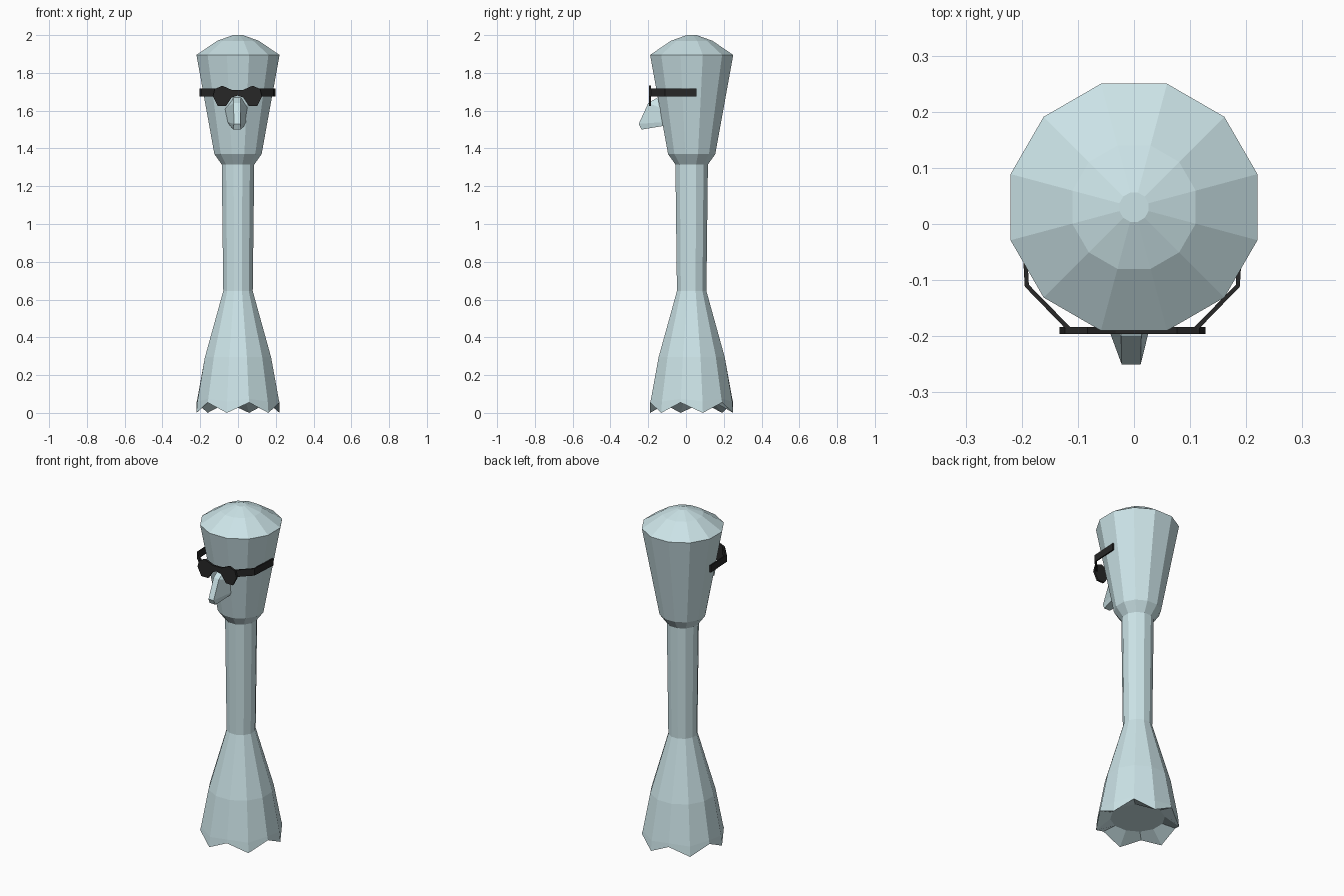
import bpy, bmesh
from math import sin, cos, pi, radians

if "Cube" in bpy.data.objects:
    bpy.data.objects.remove(bpy.data.objects["Cube"])

SIDES, CY = 12, 0.03


def material(name, color):
    m = bpy.data.materials.new(name)
    m.diffuse_color = color
    m.use_nodes = True
    m.node_tree.nodes["Principled BSDF"].inputs["Base Color"].default_value = m.diffuse_color
    return m


SKIN = material("pale_blue", (0.60, 0.77, 0.80, 1))
BLACK = material("black", (0.02, 0.02, 0.02, 1))


def make(name, bm, mat):
    bmesh.ops.recalc_face_normals(bm, faces=bm.faces)
    me = bpy.data.meshes.new(name)
    bm.to_mesh(me)
    bm.free()
    me.materials.append(mat)
    ob = bpy.data.objects.new(name, me)
    bpy.context.collection.objects.link(ob)
    return ob


def lathe(name, profile, mat):
    """Skin 12-sided rings of (flat half-width, z of even corners, z of odd corners)."""
    bm = bmesh.new()
    rings = []
    for half, z_even, z_odd in profile:
        r = half / cos(pi / SIDES)
        ring = []
        for k in range(SIDES):
            a = radians(15 + 30 * k)  # measured from the front
            ring.append(bm.verts.new((r * sin(a), CY - r * cos(a), z_odd if k % 2 else z_even)))
        rings.append(ring)
    for a, b in zip(rings, rings[1:]):
        for k in range(SIDES):
            n = (k + 1) % SIDES
            bm.faces.new((a[k], a[n], b[n], b[k]))
    bm.faces.new(rings[0])
    bm.faces.new(rings[-1])
    return make(name, bm, mat)


# Body: hollow zigzag hem, flared skirt, slim neck, widening head and domed cap
lathe("body", [
    (0.145, 0.065, 0.065),
    (0.22, 0.055, 0.0),
    (0.215, 0.075, 0.06),
    (0.175, 0.295, 0.295),
    (0.078, 0.645, 0.645),
    (0.086, 1.315, 1.315),
    (0.125, 1.37, 1.37),
    (0.22, 1.895, 1.895),
    (0.11, 1.97, 1.97),
    (0.026, 2.0, 2.0),
], SKIN)

# Nose: rows of ridge (y, z, half-width) and base (y, z, half-width)
bm = bmesh.new()
rows = []
for (ry, rz, rw), (by, bz, bw) in [
    ((-0.150, 1.670, 0.020), (-0.115, 1.665, 0.030)),
    ((-0.200, 1.640, 0.018), (-0.120, 1.610, 0.065)),
    ((-0.250, 1.530, 0.017), (-0.115, 1.540, 0.050)),
    ((-0.235, 1.500, 0.020), (-0.115, 1.520, 0.038)),
]:
    pts = [(-bw, by, bz), (-rw, ry, rz), (rw, ry, rz), (bw, by, bz)]
    rows.append([bm.verts.new((x - 0.005, y, z)) for x, y, z in pts])
for a, b in zip(rows, rows[1:]):
    for k in range(4):
        n = (k + 1) % 4
        bm.faces.new((a[k], a[n], b[n], b[k]))
bm.faces.new(rows[0])
bm.faces.new(rows[-1])
make("nose", bm, SKIN)


def thicken(ob, t):
    mod = ob.modifiers.new("thickness", 'SOLIDIFY')
    mod.thickness = t
    mod.offset = 0


# Sunglasses front: half outline in x, z mirrored about the bridge
half = [(0.0, 1.71), (0.03, 1.71), (0.08, 1.732), (0.12, 1.715), (0.13, 1.675),
        (0.105, 1.625), (0.06, 1.625), (0.03, 1.67), (0.0, 1.68)]
bm = bmesh.new()
for s in (1, -1):
    bm.faces.new([bm.verts.new((s * x - 0.003, -0.19, z)) for x, z in half])
bmesh.ops.remove_doubles(bm, verts=bm.verts, dist=0.008)
thicken(make("sunglasses_lenses", bm, BLACK), 0.012)

# Sunglasses arms: straps wrapping back along the head
for side, s in (("right", 1), ("left", -1)):
    bm = bmesh.new()
    cols = [[bm.verts.new((s * x - 0.003, y, z)) for z in (1.675, 1.717)]
            for x, y in ((0.11, -0.19), (0.188, -0.11), (0.197, 0.055))]
    for a, b in zip(cols, cols[1:]):
        bm.faces.new((a[0], b[0], b[1], a[1]))
    thicken(make("sunglasses_arm_" + side, bm, BLACK), 0.008)
